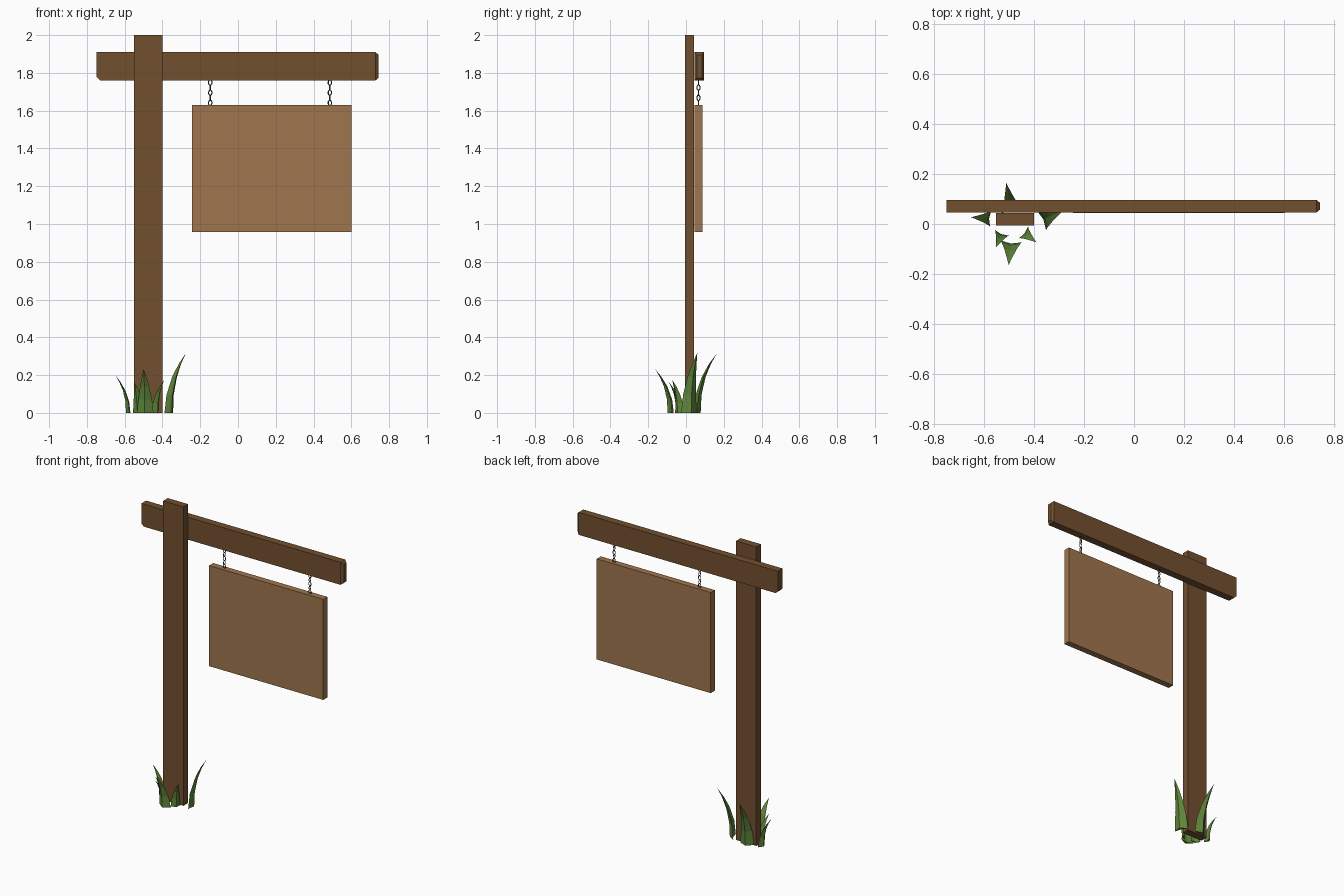
import bpy, bmesh, math
from mathutils import Vector, Matrix

if "Cube" in bpy.data.objects:
    bpy.data.objects.remove(bpy.data.objects["Cube"])


def material(name, rgb):
    m = bpy.data.materials.new(name)
    m.diffuse_color = (*rgb, 1)
    m.use_nodes = True
    m.node_tree.nodes["Principled BSDF"].inputs["Base Color"].default_value = m.diffuse_color
    return m


dark_wood = material("dark_wood", (0.17, 0.08, 0.028))
light_wood = material("light_wood", (0.35, 0.18, 0.075))
green = material("grass_green", (0.12, 0.25, 0.045))
iron = material("iron", (0.08, 0.08, 0.085))


def finish(name, bm, mat):
    bmesh.ops.recalc_face_normals(bm, faces=bm.faces[:])
    mesh = bpy.data.meshes.new(name)
    bm.to_mesh(mesh)
    bm.free()
    mesh.materials.append(mat)
    obj = bpy.data.objects.new(name, mesh)
    bpy.context.collection.objects.link(obj)
    return obj


def loft(name, rings, mat, tip=None):
    """Skin closed four-point rings, capped or ending in a point."""
    bm = bmesh.new()
    loops = [[bm.verts.new(p) for p in ring] for ring in rings]
    for a, b in zip(loops, loops[1:]):
        for i in range(len(a)):
            j = (i + 1) % len(a)
            bm.faces.new((a[i], a[j], b[j], b[i]))
    bm.faces.new(loops[0])
    last = loops[-1]
    if tip is None:
        bm.faces.new(last)
    else:
        t = bm.verts.new(tip)
        for i in range(len(last)):
            bm.faces.new((last[i], last[(i + 1) % len(last)], t))
    return finish(name, bm, mat)


def section(x, y0, y1, z0, z1):
    return [(x, y0, z0), (x, y1, z0), (x, y1, z1), (x, y0, z1)]


# Upright post and sign board
loft("post", [section(x, -0.006, 0.043, 0, 2) for x in (-0.55, -0.40)], dark_wood)
loft("sign_board", [section(x, 0.044, 0.087, 0.957, 1.63) for x in (-0.244, 0.6)], light_wood)

# Crossbeam with clipped lower left corner and chamfered right end
loft("crossbeam", [
    section(-0.748, 0.046, 0.096, 1.778, 1.91),
    section(-0.73, 0.046, 0.096, 1.76, 1.91),
    section(0.728, 0.046, 0.096, 1.76, 1.91),
    section(0.743, 0.058, 0.084, 1.774, 1.896)], dark_wood)


# Chains of oval links, each turned a quarter from the last
def chain(name, x, y=0.066, z0=1.628, z1=1.762, count=5, ring=8, tube=4):
    bm = bmesh.new()
    pitch = (z1 - z0) / count
    for k in range(count):
        turn = Matrix.Rotation(math.pi / 2 * (k % 2), 3, 'Z')
        centre = Vector((x, y, z0 + pitch * (k + 0.5)))
        grid = []
        for i in range(ring):
            a = 2 * math.pi * (i + 0.5) / ring
            row = []
            for j in range(tube):
                b = 2 * math.pi * j / tube
                r = 0.003 * math.cos(b)
                p = Vector(((0.009 + r) * math.cos(a), 0.003 * math.sin(b),
                            (0.0145 + r) * math.sin(a)))
                row.append(bm.verts.new(centre + turn @ p))
            grid.append(row)
        for i in range(ring):
            for j in range(tube):
                n, m = (i + 1) % ring, (j + 1) % tube
                bm.faces.new((grid[i][j], grid[n][j], grid[n][m], grid[i][m]))
    finish(name, bm, iron)


chain("chain_left", -0.147)
chain("chain_right", 0.486)


# Grass blades: folded, tapering and bending outward
def blade(name, base, tip, width, height):
    base, tip = Vector((*base, 0)), Vector((*tip, 0))
    lean = tip - base
    out = lean.normalized()
    side = Vector((-out.y, out.x, 0))
    rings = []
    for t, w in ((0, 1.0), (0.3, 0.84), (0.6, 0.55), (0.82, 0.28)):
        c = base + lean * t ** 2.2 + Vector((0, 0, height * t))
        s = width / 2 * w
        rings.append([c + side * s - out * s * 0.25, c + out * s * 0.4,
                      c - side * s - out * s * 0.25, c - out * s * 0.05])
    loft(name, rings, green, tip + Vector((0, 0, height)))


blade("grass_back", (-0.49, 0.06), (-0.51, 0.163), 0.09, 0.315)
blade("grass_right", (-0.36, 0.02), (-0.275, 0.06), 0.09, 0.318)
blade("grass_left", (-0.58, 0.022), (-0.65, 0.027), 0.065, 0.20)
blade("grass_front", (-0.492, -0.08), (-0.5, -0.163), 0.088, 0.232)
blade("grass_front_left", (-0.53, -0.042), (-0.55, -0.092), 0.062, 0.165)
blade("grass_front_right", (-0.435, -0.038), (-0.39, -0.073), 0.06, 0.175)
